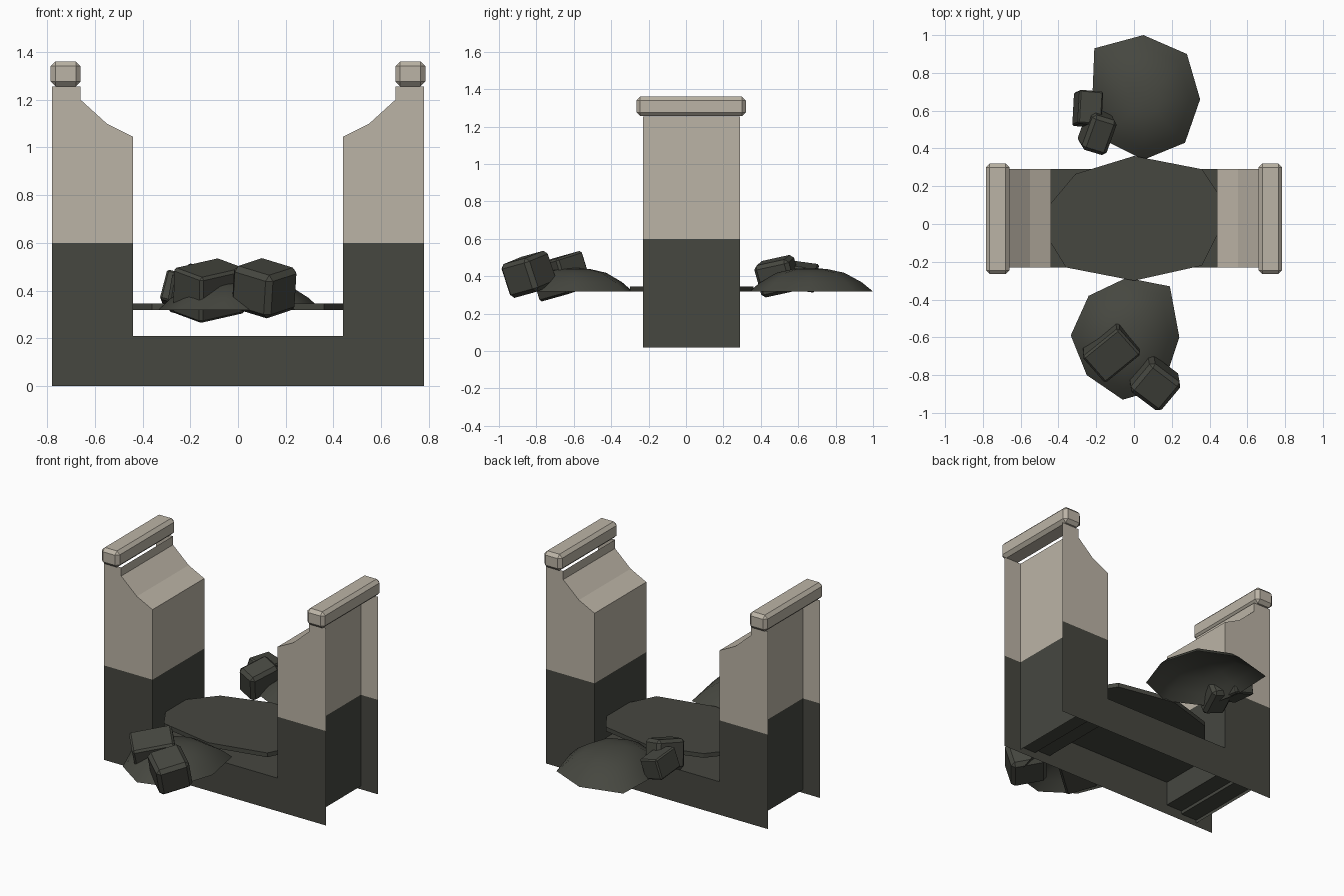
import bpy, bmesh, math
from mathutils import Matrix, Euler

if "Cube" in bpy.data.objects:
    bpy.data.objects.remove(bpy.data.objects["Cube"])


def material(name, rgb):
    m = bpy.data.materials.new(name)
    m.diffuse_color = (*rgb, 1)
    m.use_nodes = True
    m.node_tree.nodes["Principled BSDF"].inputs["Base Color"].default_value = m.diffuse_color
    return m


STONE = material("dark stone", (0.061, 0.063, 0.051))
PLASTER = material("pale plaster", (0.50, 0.455, 0.38))


def finish(name, bm, mats, recalc=True):
    if recalc:
        bmesh.ops.recalc_face_normals(bm, faces=bm.faces)
    me = bpy.data.meshes.new(name)
    bm.to_mesh(me)
    bm.free()
    ob = bpy.data.objects.new(name, me)
    bpy.context.collection.objects.link(ob)
    for m in mats:
        me.materials.append(m)
    return ob


Y0, Y1, SPLIT, FLOOR = -0.23, 0.29, 0.60, 0.21
# stepped shoulder of a pillar, from the inner face up to the top
SHOULDER = [(0.44, 1.045), (0.55, 1.10), (0.66, 1.20), (0.66, 1.255)]

# U-shaped frame: front and back sheets, inner lining, recessed outer walls
bm = bmesh.new()


def face(pts):
    bm.faces.new([bm.verts.new(p) for p in pts])


def strip(path):
    for (xa, za), (xb, zb) in zip(path, path[1:]):
        face([(xa, Y0, za), (xb, Y0, zb), (xb, Y1, zb), (xa, Y1, za)])


for y in (Y0, Y1):
    face([(-0.44, y, 0), (0.44, y, 0), (0.44, y, FLOOR), (-0.44, y, FLOOR)])
    for s in (-1, 1):
        lower = [(0.44, 0), (0.78, 0), (0.78, SPLIT), (0.44, SPLIT)]
        upper = [(0.78, SPLIT), (0.78, 1.255)] + SHOULDER[::-1] + [(0.44, SPLIT)]
        for outline in (lower, upper):
            face([(s * x, y, z) for x, z in outline])
strip([(-0.44, FLOOR), (0.44, FLOOR)])
for s in (-1, 1):
    inner = [(0.44, FLOOR), (0.44, SPLIT)] + SHOULDER
    outer = [(0.66, 0.02), (0.66, SPLIT), (0.66, 1.20)]
    under = [(0.44, FLOOR), (0.44, 0.06), (0.55, 0.06), (0.55, 0.04),
             (0.66, 0.04), (0.66, 0.02)]
    for path in (inner, outer, under):
        strip([(s * x, z) for x, z in path])
bmesh.ops.remove_doubles(bm, verts=bm.verts, dist=0.0005)
for f in bm.faces:
    f.material_index = int(f.calc_center_median().z > SPLIT)
finish("gate_frame", bm, [STONE, PLASTER])


# chamfered box used for the cap rails and the rocks
def block(name, loc, size, rot, chamfer, mat):
    bm = bmesh.new()
    bmesh.ops.create_cube(bm, size=1, matrix=Matrix.Diagonal((*size, 1)))
    bmesh.ops.bevel(bm, geom=bm.edges[:], offset=chamfer, segments=1, affect='EDGES')
    turn = Euler([math.radians(a) for a in rot]).to_matrix().to_4x4()
    bm.transform(Matrix.Translation(loc) @ turn)
    return finish(name, bm, [mat])


for s, side in ((-1, "left"), (1, "right")):
    block(side + "_cap_rail", (s * 0.722, 0.0275, 1.308), (0.125, 0.585, 0.104),
          (0, 0, 0), 0.02, PLASTER)

# floating slab between the pillars
slab = [(-0.44, 0.11), (-0.44, -0.10), (-0.36, -0.23), (0, -0.30), (0.36, -0.22),
        (0.44, -0.06), (0.44, 0.17), (0.36, 0.29), (0, 0.36), (-0.31, 0.265)]
bm = bmesh.new()
base = bm.faces.new([bm.verts.new((x, y, 0.318)) for x, y in slab])
top = bmesh.ops.extrude_face_region(bm, geom=[base], use_keep_orig=True)["geom"]
bmesh.ops.translate(bm, vec=(0, 0, 0.027),
                    verts=[v for v in top if isinstance(v, bmesh.types.BMVert)])
finish("floating_slab", bm, [STONE])


# smooth open mound made of shrinking rings
def mound(name, centre, outline):
    bm = bmesh.new()
    cx, cy = centre
    rings = [[bm.verts.new((cx + (x - cx) * k, cy + (y - cy) * k, z)) for x, y in outline]
             for k, z in ((1, 0.318), (0.82, 0.368), (0.55, 0.418), (0.28, 0.438))]
    n = len(outline)
    for a, b in zip(rings, rings[1:]):
        for i in range(n):
            j = (i + 1) % n
            bm.faces.new((a[i], a[j], b[j], b[i]))
    tip = bm.verts.new((cx, cy, 0.445))
    for i in range(n):
        bm.faces.new((rings[-1][i], rings[-1][(i + 1) % n], tip))
    for f in bm.faces:
        f.smooth = True
        f.normal_update()
    finish(name, bm, [STONE], recalc=False)


mound("back_mound", (0.06, 0.66),
      [(0.05, 0.34), (0.27, 0.43), (0.35, 0.66), (0.28, 0.90), (0.05, 1.0),
       (-0.21, 0.93), (-0.22, 0.68), (-0.17, 0.45)])
mound("front_mound", (-0.04, -0.60),
      [(-0.06, -0.93), (0.15, -0.87), (0.24, -0.60), (0.19, -0.33), (-0.04, -0.285),
       (-0.24, -0.38), (-0.335, -0.59), (-0.25, -0.80)])

# tumbled rocks on the mounds
block("front_rock_left", (-0.12, -0.67, 0.40), (0.25, 0.19, 0.20), (14, -10, 39), 0.012, STONE)
block("front_rock_right", (0.11, -0.84, 0.41), (0.20, 0.21, 0.19), (14, -12, 50), 0.022, STONE)
block("back_rock_near", (-0.195, 0.49, 0.40), (0.14, 0.20, 0.18), (12, 14, -17), 0.02, STONE)
block("back_rock_far", (-0.245, 0.61, 0.40), (0.13, 0.18, 0.13), (-8, 14, -5), 0.008, STONE)
